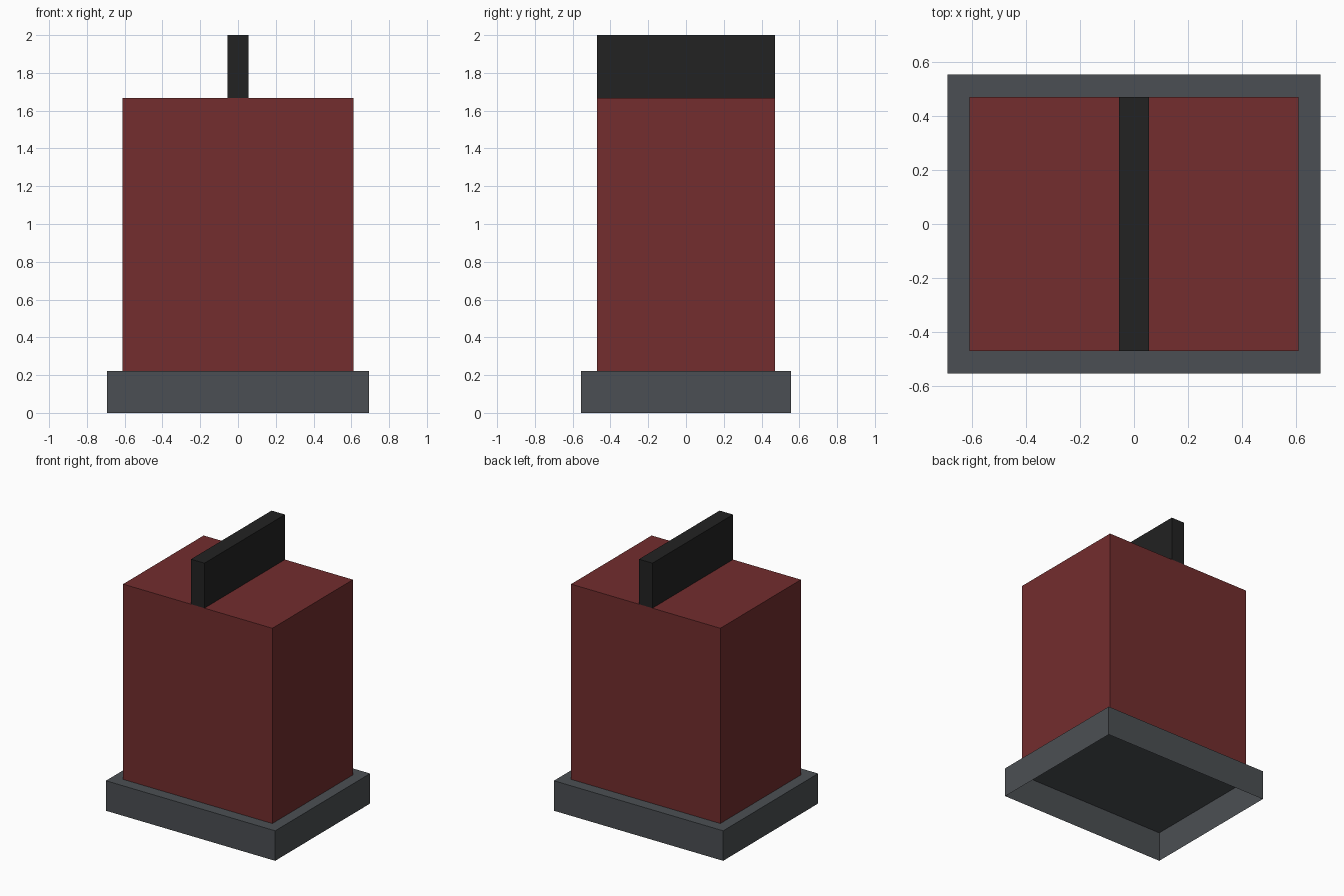
import bpy, bmesh

if "Cube" in bpy.data.objects:
    bpy.data.objects.remove(bpy.data.objects["Cube"])


def material(name, rgb):
    """Flat colour from 0-255 sRGB values."""
    def lin(c):
        c /= 255
        return c / 12.92 if c <= 0.04045 else ((c + 0.055) / 1.055) ** 2.4
    mat = bpy.data.materials.new(name)
    mat.diffuse_color = (*[lin(c) for c in rgb], 1)
    mat.use_nodes = True
    mat.node_tree.nodes["Principled BSDF"].inputs["Base Color"].default_value = mat.diffuse_color
    return mat


def open_box(name, half_x, half_y, z0, z1, mat):
    """Flat-shaded box without its underside."""
    bm = bmesh.new()
    bmesh.ops.create_cube(bm, size=2)
    for v in bm.verts:
        v.co = (v.co.x * half_x, v.co.y * half_y, z1 if v.co.z > 0 else z0)
    bm.normal_update()
    bottom = [f for f in bm.faces if f.normal.z < -0.5]
    bmesh.ops.delete(bm, geom=bottom, context='FACES_ONLY')
    mesh = bpy.data.meshes.new(name)
    bm.to_mesh(mesh)
    bm.free()
    mesh.materials.append(mat)
    obj = bpy.data.objects.new(name, mesh)
    bpy.context.collection.objects.link(obj)
    return obj


grey = material("slate grey", (75, 79, 83))
red = material("dark red", (115, 45, 46))
black = material("soft black", (34, 34, 34))

# Hollow plinth, open underneath
open_box("base", 0.693, 0.555, 0, 0.222, grey)
# Main block
open_box("body", 0.611, 0.471, 0.222, 1.667, red)
# Upright fin running front to back across the top
open_box("top_fin", 0.055, 0.471, 1.667, 2.0, black)
